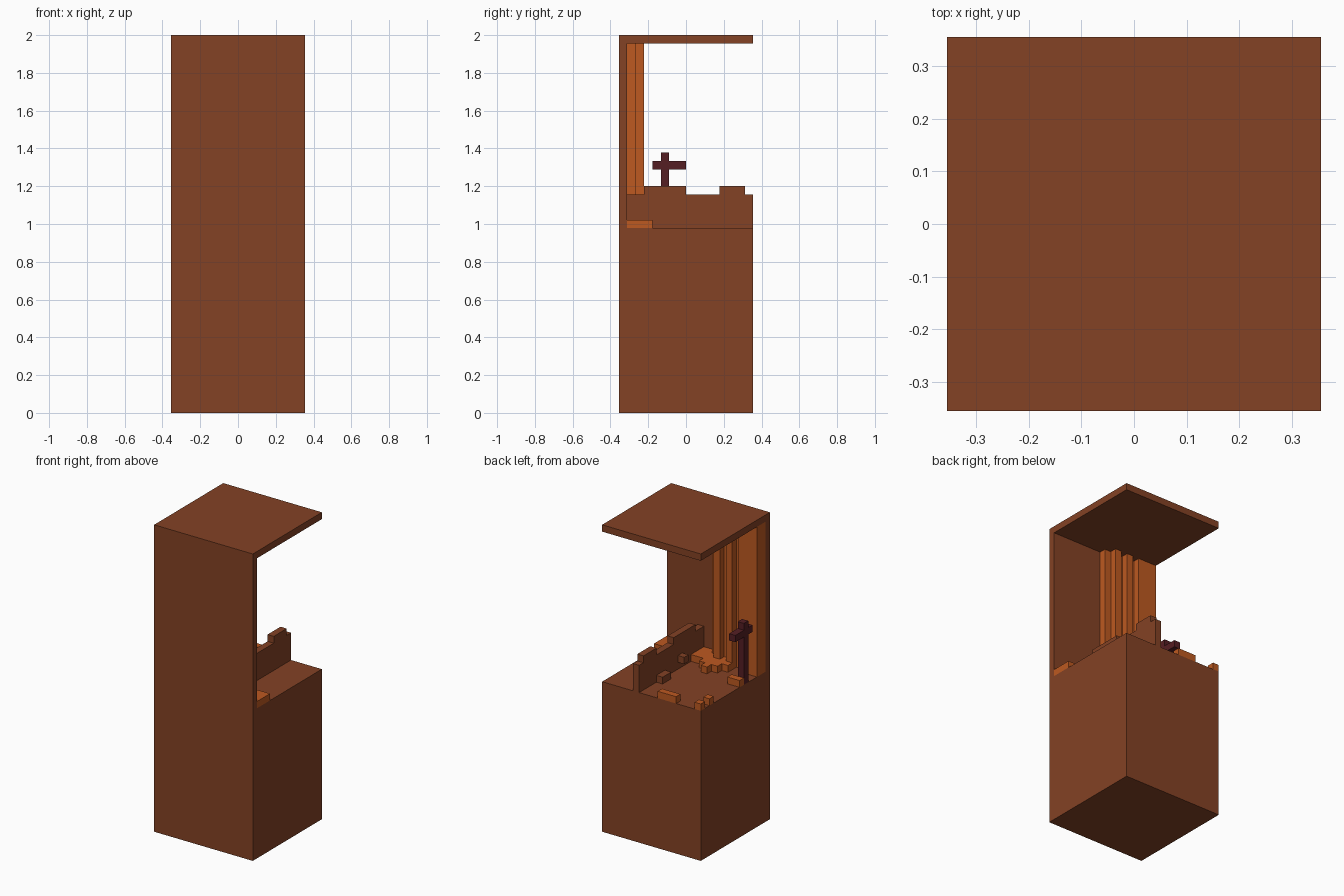
import bpy
import bmesh
from mathutils import Matrix, Vector

old = bpy.data.objects.get("Cube")
if old:
    bpy.data.objects.remove(old, do_unlink=True)

U = 2 / 45          # one block
N = 16              # footprint in blocks
FLOOR = 22          # floor height in blocks
CEIL = 44


def material(name, rgb):
    m = bpy.data.materials.new(name)
    m.use_nodes = True
    m.diffuse_color = (*rgb, 1)
    m.node_tree.nodes["Principled BSDF"].inputs["Base Color"].default_value = (*rgb, 1)
    return m


BROWN = material("brown", (0.23, 0.054, 0.018))
ORANGE = material("orange", (0.51, 0.10, 0.015))
MAROON = material("maroon", (0.091, 0.013, 0.017))


def blocks(name, mat, boxes):
    """One object from boxes given as block ranges (x0, x1, y0, y1, z0, z1)."""
    bm = bmesh.new()
    for x0, x1, y0, y1, z0, z1 in boxes:
        centre = Vector(((x0 + x1 - N) / 2, (y0 + y1 - N) / 2, (z0 + z1) / 2)) * U
        size = Vector((x1 - x0, y1 - y0, z1 - z0)) * U
        bmesh.ops.create_cube(bm, size=1, matrix=Matrix.LocRotScale(centre, None, size))
    mesh = bpy.data.meshes.new(name)
    bm.to_mesh(mesh)
    bm.free()
    mesh.materials.append(mat)
    bpy.context.collection.objects.link(bpy.data.objects.new(name, mesh))


def on_floor(x0, x1, y0, y1, height=1, lift=0):
    return (x0, x1, y0, y1, FLOOR + lift, FLOOR + lift + height)


# Case: solid base, full front panel and thin roof
blocks("base", BROWN, [(0, N, 1, N, 0, FLOOR)])
blocks("front_panel", BROWN, [(0, N, 0, 1, 0, CEIL)])
blocks("roof", BROWN, [(0, N, 0, N, CEIL, CEIL + 1)])

# Ruined dividing wall with raised stretches and fallen stones
blocks("dividing_wall", BROWN, [
    on_floor(10, 11, 1, N, 4),
    on_floor(10, 11, 3, 8, 1, 4),
    on_floor(10, 11, 12, 15, 1, 4),
])
blocks("wall_stones", BROWN, [on_floor(9, 10, 6, 7, 1, 1), on_floor(9, 10, 10, 12)])

# Falling streams against the front panel: (left, right, depth)
streams = [(0, 3, 2), (3, 4, 1), (4, 5, 2), (5, 6, 1), (6, 7, 2), (7, 8, 1)]
blocks("streams", ORANGE, [(a, b, 1, 1 + d, FLOOR, CEIL) for a, b, d in streams])

# Stepped pool below the streams, one row per block of depth
pool = [(3, 10), (4, 10), (4, 10), (5, 8), (6, 7)]
blocks("pool", ORANGE, [on_floor(a, b, 1 + r, 2 + r) for r, (a, b) in enumerate(pool)])

# Small orange puddles
blocks("side_puddle", ORANGE, [on_floor(13, N, 1, 4)])
blocks("back_puddle", ORANGE, [on_floor(4, 7, 15, 16)])
blocks("corner_puddles", ORANGE, [on_floor(0, 1, 15, 16), on_floor(0, 1, 13, 14)])
blocks("edge_puddle", ORANGE, [on_floor(0, 2, 6, 7)])

# Cross
blocks("cross_post", MAROON, [on_floor(0, 1, 5, 6, 9)])
blocks("cross_arms", MAROON, [on_floor(0, 1, 4, 5, 1, 7), on_floor(0, 1, 6, 8, 1, 7)])
